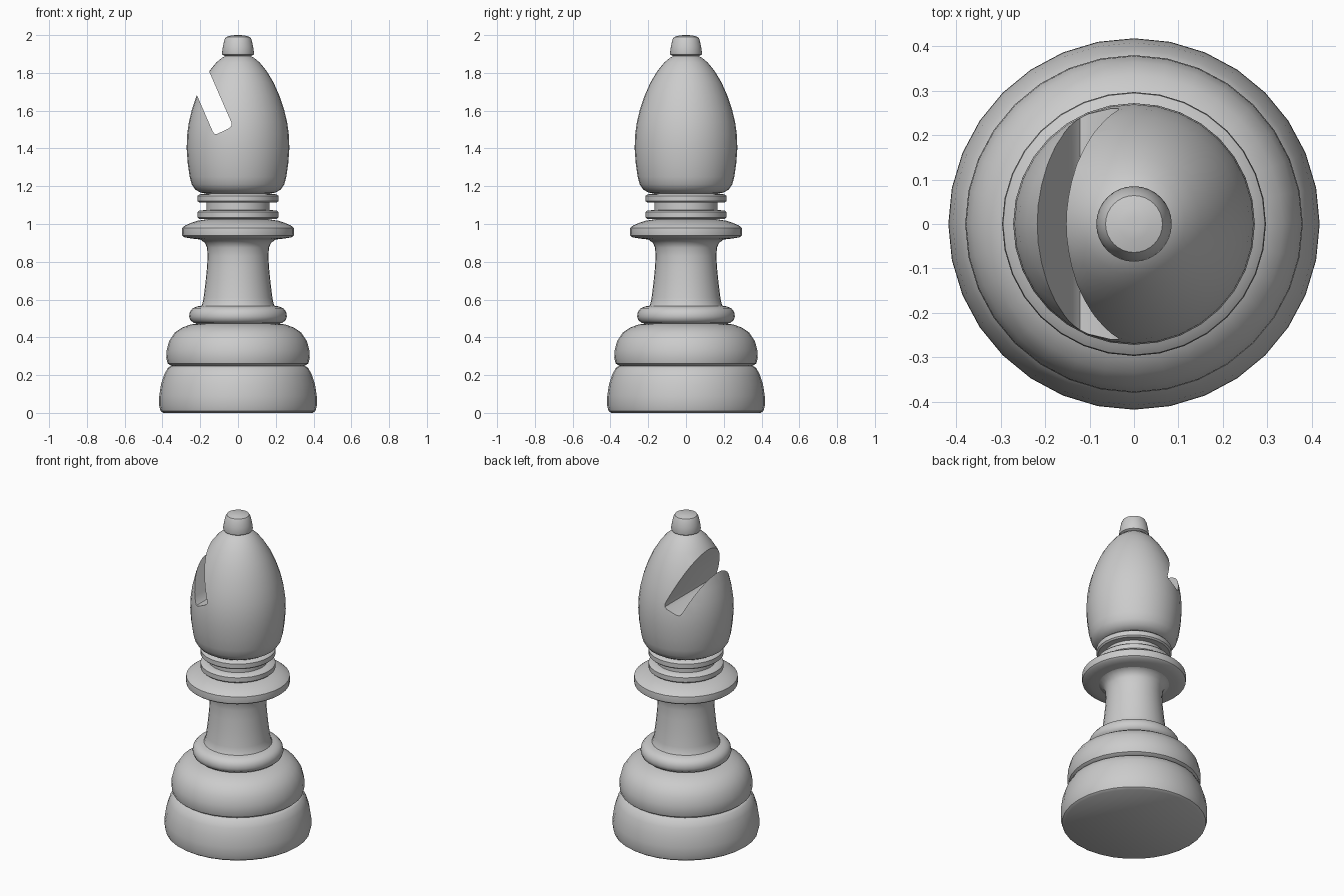
import bpy, bmesh, math

if "Cube" in bpy.data.objects:
    bpy.data.objects.remove(bpy.data.objects["Cube"])

SEGMENTS = 32
grey = bpy.data.materials.new("plain grey")
grey.diffuse_color = (0.6, 0.6, 0.6, 1)
grey.use_nodes = True
grey.node_tree.nodes["Principled BSDF"].inputs["Base Color"].default_value = grey.diffuse_color


def make_object(name, bm):
    bmesh.ops.recalc_face_normals(bm, faces=bm.faces[:])
    mesh = bpy.data.meshes.new(name)
    bm.to_mesh(mesh)
    bm.free()
    mesh.materials.append(grey)
    obj = bpy.data.objects.new(name, mesh)
    bpy.context.collection.objects.link(obj)
    return obj


def lathe(name, profile):
    """Closed turned part from (radius, height) points, bottom to top."""
    bm = bmesh.new()
    rings = []
    for r, z in profile:
        rings.append([bm.verts.new((r * math.cos(a), r * math.sin(a), z))
                      for a in (2 * math.pi * i / SEGMENTS for i in range(SEGMENTS))])
    for low, high in zip(rings, rings[1:]):
        for i in range(SEGMENTS):
            j = (i + 1) % SEGMENTS
            bm.faces.new((low[i], low[j], high[j], high[i]))
    bm.faces.new(rings[0][::-1])
    bm.faces.new(rings[-1])
    return make_object(name, bm)


def prism(name, outline, depth):
    """Outline in x, z extruded along y."""
    bm = bmesh.new()
    face = bm.faces.new([bm.verts.new((x, -depth / 2, z)) for x, z in outline])
    side = bmesh.ops.extrude_face_region(bm, geom=[face])["geom"]
    bmesh.ops.translate(bm, vec=(0, depth, 0),
                        verts=[v for v in side if isinstance(v, bmesh.types.BMVert)])
    return make_object(name, bm)


def smooth(obj):
    bpy.ops.object.select_all(action='DESELECT')
    obj.select_set(True)
    bpy.context.view_layer.objects.active = obj
    bpy.ops.object.shade_smooth_by_angle(angle=math.radians(40))


# Foot and the rounded tiers above it
parts = [
    lathe("base", [(.395, 0), (.41, .01), (.418, .04), (.417, .09), (.408, .15),
                   (.392, .2), (.372, .238), (.355, .248), (.33, .252)]),
    lathe("middle_tier", [(.33, .245), (.355, .25), (.373, .262), (.38, .29), (.378, .33),
                          (.365, .38), (.335, .425), (.295, .452), (.25, .468), (.2, .475)]),
    lathe("upper_tier", [(.2, .468), (.235, .477), (.252, .49), (.259, .51), (.255, .535),
                         (.24, .554), (.215, .564), (.17, .57)]),
    # Waisted column flaring into the collar
    lathe("column", [(.198, .56), (.188, .58), (.182, .61), (.172, .69), (.164, .77),
                     (.161, .83), (.164, .875), (.175, .9), (.2, .918), (.25, .93)]),
    lathe("collar", [(.2, .918), (.245, .923), (.285, .93), (.295, .938), (.297, .96),
                     (.295, .98), (.28, .992), (.25, 1.005), (.215, 1.017), (.17, 1.024)]),
    # Neck with two thin rings
    lathe("neck", [(.168, 1.01), (.168, 1.18)]),
]
for name, z, h in (("lower_ring", 1.027, .044), ("upper_ring", 1.113, .044)):
    parts.append(lathe(name, [(.16, z), (.205, z), (.214, z + .008), (.214, z + h - .008),
                              (.205, z + h), (.16, z + h + .004)]))

# Egg-shaped head with a slanted slot through it
head = lathe("head", [(.165, 1.16), (.2, 1.167), (.227, 1.183), (.245, 1.21), (.256, 1.25),
                      (.266, 1.32), (.272, 1.4), (.269, 1.475), (.26, 1.54), (.243, 1.61),
                      (.219, 1.68), (.188, 1.75), (.15, 1.812), (.115, 1.855),
                      (.085, 1.88), (.055, 1.895)])
cutter = prism("slot_cutter", [(-.262, 2.059), (-.034, 1.535), (-.035, 1.518), (-.048, 1.506),
                               (-.11, 1.477), (-.122, 1.476), (-.133, 1.488),
                               (-.38, 2.055)], 1.2)
cutter.hide_render = True
cut = head.modifiers.new("slot", 'BOOLEAN')
cut.operation = 'DIFFERENCE'
cut.solver = 'EXACT'
cut.object = cutter
bpy.context.view_layer.objects.active = head
bpy.ops.object.modifier_apply(modifier=cut.name)
bpy.data.objects.remove(cutter)
parts.append(head)

# Tapered knob on top
parts.append(lathe("knob", [(.06, 1.885), (.083, 1.897), (.085, 1.905), (.08, 1.94),
                            (.072, 1.975), (.064, 1.99), (.035, 1.998), (.015, 2.0)]))

for part in parts:
    smooth(part)
